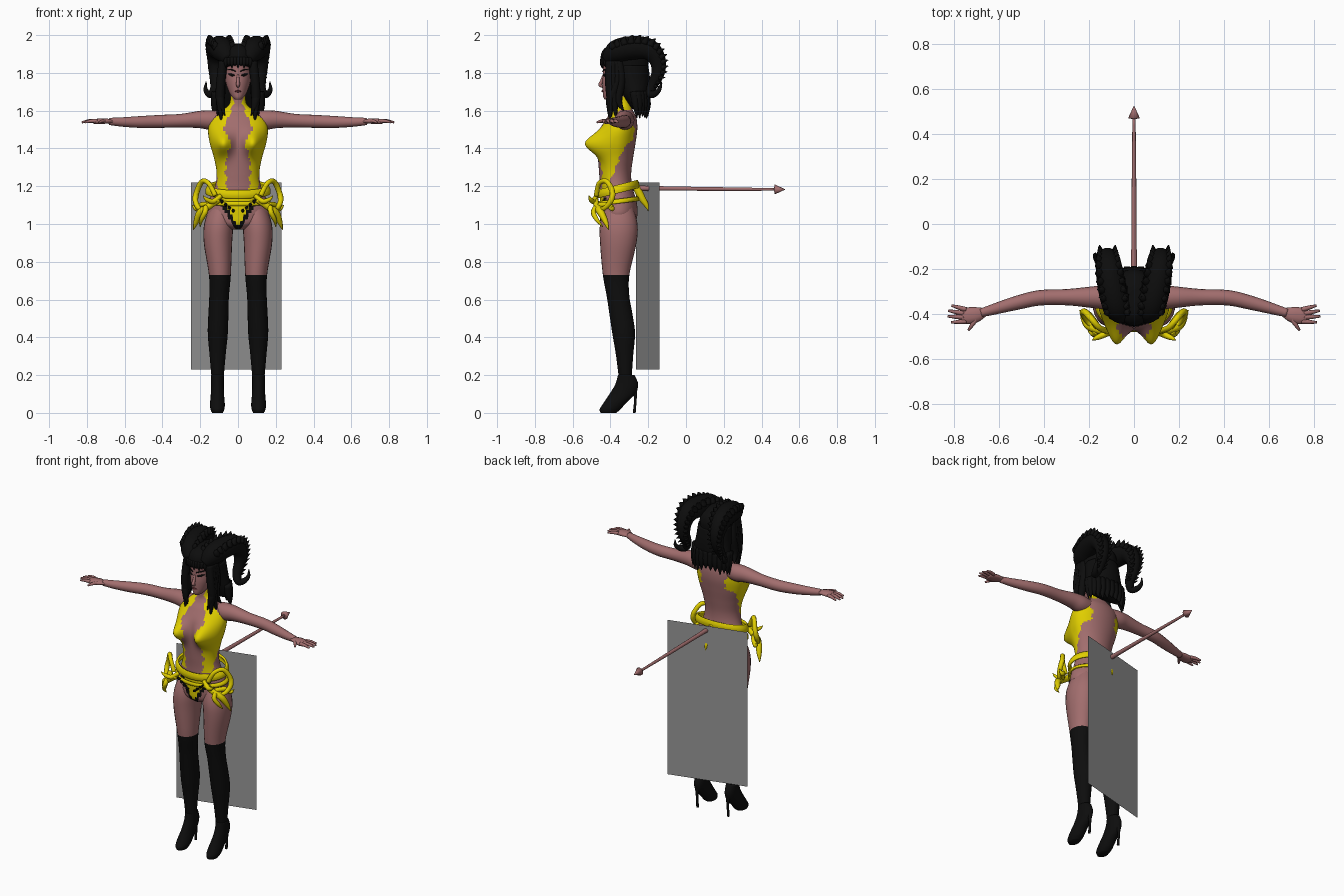
import bpy, bmesh, math, random
from mathutils import Vector

random.seed(4)
TAU = math.tau


def mat(name, r, g, b):
    m = bpy.data.materials.new(name)
    m.diffuse_color = (r, g, b, 1)
    return m


SKIN = mat("skin", 0.36, 0.155, 0.155)
GOLD = mat("yellow", 0.75, 0.62, 0.0)
BLACK = mat("black", 0.004, 0.004, 0.004)
GREY = mat("grey", 0.30, 0.30, 0.30)
LIPS = mat("dark_red", 0.12, 0.025, 0.03)


def smooth(pts, k):
    """Catmull-Rom resampling of equal-length tuples."""
    out = []
    for i in range(len(pts) - 1):
        p0, p1, p2, p3 = pts[max(i - 1, 0)], pts[i], pts[i + 1], pts[min(i + 2, len(pts) - 1)]
        for j in range(k):
            t = j / k
            out.append(tuple(0.5 * (2 * b + (c - a) * t + (2 * a - 5 * b + 4 * c - d) * t * t
                             + (3 * b - a - 3 * c + d) * t ** 3)
                             for a, b, c, d in zip(p0, p1, p2, p3)))
    return out + [tuple(pts[-1])]


def lerp(table, z):
    """Piecewise linear lookup in ascending (z, value) pairs."""
    if z <= table[0][0]:
        return table[0][1]
    for (a, u), (b, v) in zip(table, table[1:]):
        if z <= b:
            return u + (v - u) * (z - a) / (b - a)
    return table[-1][1]


def finish(name, bm, mats, rule=None, flat=False):
    bmesh.ops.recalc_face_normals(bm, faces=bm.faces)
    for f in bm.faces:
        f.smooth = not flat
        if rule:
            f.material_index = rule(f.calc_center_median())
    me = bpy.data.meshes.new(name)
    bm.to_mesh(me)
    bm.free()
    for m in mats:
        me.materials.append(m)
    ob = bpy.data.objects.new(name, me)
    bpy.context.collection.objects.link(ob)
    return ob


def skin_rings(bm, rings, caps=True):
    rings = [[bm.verts.new(p) for p in r] for r in rings]
    n = len(rings[0])
    for a, b in zip(rings, rings[1:]):
        for i in range(n):
            bm.faces.new((a[i], a[(i + 1) % n], b[(i + 1) % n], b[i]))
    if caps:
        bm.faces.new(rings[0][::-1])
        bm.faces.new(rings[-1])


def loft(name, rows, mats, n=24, k=5, rule=None, shape=None, caps=True):
    """Rows are z, x centre, half width, front y, back y."""
    rings = []
    for z, xc, w, yf, yb in smooth(rows, k):
        ring = []
        for i in range(n):
            a = TAU * i / n
            p = Vector((xc + max(w, 0.002) * math.cos(a), (yf + yb) / 2 + (yb - yf) / 2 * math.sin(a), z))
            ring.append(shape(p) if shape else p)
        rings.append(ring)
    bm = bmesh.new()
    skin_rings(bm, rings, caps)
    return finish(name, bm, mats, rule)


def tube(name, pts, m, n=10, k=5, flat=1.0):
    """Points are x, y, z, radius; flat squashes the section vertically."""
    pts = smooth(pts, k)
    rings = []
    for i, p in enumerate(pts):
        d = (Vector(pts[min(i + 1, len(pts) - 1)][:3]) - Vector(pts[max(i - 1, 0)][:3])).normalized()
        side = d.cross(Vector((0, 0, 1)) if abs(d.z) < 0.95 else Vector((0, 1, 0))).normalized()
        if rings and side.dot(last) < 0:
            side = -side
        last = side
        up = side.cross(d) * flat
        r = max(p[3], 0.001)
        rings.append([Vector(p[:3]) + r * (side * math.cos(TAU * j / n) + up * math.sin(TAU * j / n))
                      for j in range(n)])
    bm = bmesh.new()
    skin_rings(bm, rings)
    return finish(name, bm, [m])


def both(fn, name, pts, *args, **kw):
    for s, label in ((-1, "left_"), (1, "right_")):
        fn(label + name, [(s * p[0],) + tuple(p[1:]) for p in pts], *args, **kw)


# Torso with painted bodice and briefs
GAP = [(1.18, .06), (1.3, .066), (1.38, .055), (1.44, .035), (1.46, .06), (1.5, .075),
       (1.54, .07), (1.57, .045), (1.6, .035), (1.64, .025)]
OUTER = [(1.52, .2), (1.535, .15), (1.58, .10), (1.62, .07)]
REAR = [(1.2, -.41), (1.3, -.37), (1.4, -.33), (1.46, -.275), (1.53, -.275), (1.57, -.34),
        (1.6, -.34), (1.62, -.2)]


def torso_paint(c):
    x, z = abs(c.x), c.z
    if z < 1.14:
        if c.y < -.36 and x < (z - .985) * .55:
            return 1
        return 2 if x < (z - .95) * .6 and c.y < -.33 else 0
    wave = .006 * math.sin(z * 110)
    if 1.18 < z < 1.67 and lerp(GAP, z) + wave < x < lerp(OUTER, z) and c.y < lerp(REAR, z) + wave:
        return 1
    return 1 if 1.615 < z < 1.655 and c.y > -.34 else 0


def bust(p):
    if p.y < -.37:
        g = math.exp(-((abs(p.x) - .082) / .05) ** 2 - ((p.z - 1.425) / .06) ** 2)
        p.y -= .085 * g
    return p


loft("torso", [(.97, 0, .04, -.42, -.32), (1.0, 0, .12, -.45, -.275), (1.05, 0, .165, -.455, -.257),
               (1.12, 0, .155, -.455, -.262), (1.2, 0, .122, -.455, -.285), (1.27, 0, .113, -.46, -.29),
               (1.35, 0, .127, -.465, -.28), (1.43, 0, .15, -.465, -.267), (1.5, 0, .158, -.455, -.258),
               (1.56, 0, .14, -.42, -.262), (1.6, 0, .09, -.39, -.28), (1.635, 0, .046, -.38, -.295),
               (1.71, 0, .038, -.385, -.30)],
     [SKIN, GOLD, BLACK], n=72, k=8, rule=torso_paint, shape=bust)

# Legs with stockings, shoes and heels
for s, label in ((-1, "left_"), (1, "right_")):
    loft(label + "leg", [(z, s * x, w, f, b) for z, x, w, f, b in (
        (1.09, .09, .06, -.43, -.28), (1.0, .102, .077, -.455, -.257), (.9, .106, .075, -.455, -.262),
        (.73, .096, .058, -.44, -.30), (.62, .1, .052, -.42, -.30), (.52, .104, .053, -.405, -.283),
        (.42, .107, .053, -.39, -.27), (.3, .108, .042, -.37, -.28), (.17, .108, .031, -.355, -.288),
        (.13, .108, .03, -.36, -.285))],
        [SKIN, BLACK], k=6, rule=lambda c: 1 if c.z < .73 else 0)
    loft(label + "shoe", [(z, s * .109, w, f, b) for z, w, f, b in (
        (0, .028, -.452, -.37), (.02, .037, -.457, -.345), (.05, .039, -.438, -.32),
        (.1, .035, -.405, -.27), (.15, .034, -.375, -.253), (.2, .034, -.36, -.272))], [BLACK], n=20)
    tube(label + "heel", [(s * .109, -.274, 0, .008), (s * .109, -.268, .08, .008),
                          (s * .109, -.275, .15, .02)], BLACK)
    # Arms and hands
    tube(label + "arm", [(s * x, y, z, r) for x, y, z, r in (
        (.08, -.325, 1.55, .045), (.14, -.325, 1.55, .052), (.2, -.325, 1.553, .046), (.3, -.325, 1.547, .036),
        (.42, -.328, 1.543, .034), (.52, -.35, 1.54, .031), (.61, -.375, 1.54, .025), (.68, -.395, 1.543, .019))],
        SKIN, n=16)
    tube(label + "palm", [(s * .66, -.39, 1.543, .018), (s * .70, -.402, 1.545, .034),
                          (s * .74, -.408, 1.543, .037), (s * .765, -.41, 1.541, .03)], SKIN, flat=.42)
    for i, (bx, by, tx, ty) in enumerate(((.745, -.38, .81, -.362), (.755, -.397, .825, -.385),
                                          (.755, -.414, .827, -.41), (.745, -.432, .812, -.437),
                                          (.70, -.42, .735, -.472))):
        tube(label + "finger_%d" % i, [(s * bx, by, 1.545, .011), (s * (bx + tx) / 2, (by + ty) / 2, 1.545, .0095),
                                       (s * tx, ty, 1.538, .005)], SKIN, n=8, k=3)

# Head and face
loft("head", [(1.658, 0, .015, -.43, -.39), (1.672, 0, .031, -.438, -.35), (1.70, 0, .048, -.441, -.31),
              (1.75, 0, .065, -.443, -.27), (1.80, 0, .072, -.44, -.24), (1.86, 0, .07, -.44, -.23),
              (1.92, 0, .05, -.415, -.26), (1.94, 0, .015, -.37, -.31)], [SKIN], n=32)
tube("nose", [(0, -.436, 1.79, .006), (0, -.447, 1.755, .009), (0, -.455, 1.737, .010), (0, -.44, 1.727, .007)], SKIN)
tube("mouth", [(-.018, -.434, 1.702, .002), (0, -.442, 1.703, .006), (.018, -.434, 1.702, .002)], LIPS, n=8)
both(tube, "eye", [(.016, -.437, 1.787, .002), (.033, -.43, 1.789, .007), (.052, -.411, 1.795, .002)], BLACK, n=8)
both(tube, "eyebrow", [(.012, -.441, 1.808, .003), (.035, -.431, 1.817, .004), (.056, -.408, 1.82, .002)], BLACK, n=6)

# Hair cap, back hair, locks and fringe
loft("hair_cap", [(1.815, 0, .09, -.38, -.2), (1.84, 0, .095, -.44, -.2), (1.88, 0, .095, -.452, -.2),
                  (1.92, 0, .08, -.44, -.22), (1.95, 0, .04, -.40, -.27), (1.955, 0, .005, -.35, -.33)], [BLACK], n=32)
loft("back_hair", [(1.61, 0, .128, -.285, -.22), (1.68, 0, .122, -.335, -.195), (1.76, 0, .108, -.375, -.19),
                   (1.84, 0, .1, -.39, -.2)], [BLACK], n=32)
for i in range(13):
    a = math.pi * i / 12
    x, y = .115 * math.cos(a), -.275 + .06 * math.sin(a)
    tube("hair_tuft_%d" % i, [(x, y, 1.7, .026), (x * 1.05, y + .01, 1.63, .022),
                              (x * 1.1, y + .015, random.uniform(1.555, 1.59), .002)], BLACK, n=6, k=3)
for j, (x, y, z) in enumerate(((.088, -.405, 1.535), (.108, -.37, 1.56), (.07, -.41, 1.575), (.112, -.33, 1.6))):
    both(tube, "front_lock_%d" % j, [(.078, -.40 + j * .015, 1.86, .025), (.09, -.405 + j * .02, 1.76, .024),
                                     (.094, (y - .39) / 2, 1.66, .023), (x, y, z, .003)], BLACK, n=8)
for i in range(9):
    x = (i - 4) * .016
    tube("fringe_%d" % i, [(x, -.44 + x * x * 4, 1.88, .014), (x, -.448 + x * x * 5, 1.85, .010),
                           (x, -.444 + x * x * 5, 1.825 + .012 * (i % 2), .001)], BLACK, n=6, k=3)

# Curled hair horns with ragged crests
HORN = [(.05, -.415, 1.87, .035), (.075, -.37, 1.912, .06), (.095, -.29, 1.932, .064), (.112, -.2, 1.925, .058),
        (.118, -.152, 1.87, .045), (.118, -.148, 1.8, .036), (.118, -.178, 1.735, .028), (.135, -.19, 1.69, .022),
        (.158, -.165, 1.69, .017), (.172, -.14, 1.715, .011), (.168, -.13, 1.755, .002)]
both(tube, "horn", HORN, BLACK, n=14, k=5)
for i, (x, y, z, r) in enumerate(smooth(HORN[1:7], 3)):
    t = i / 15
    dy, dz = math.sin(t * 2.4 - .5), math.cos(t * 2.4 - .5)
    for j in (-.5, .5):
        ox = j * r * 1.4
        both(tube, "horn_tuft_%d" % i, [(x + ox, y + dy * r * .4, z + dz * r * .4, r * .4),
                                        (x + ox * 1.1, y + dy * r * .85, z + dz * r * .8, r * .25),
                                        (x + ox * 1.25, y + dy * r * 1.1 + .012, z + dz * r * 1.08, .001)],
             BLACK, n=5, k=2)


# Hip belts
def tilted(slope):
    def f(p):
        p.z += (p.y + .47) * slope
        return p
    return f


for name, z, h, slope in (("upper_belt", 1.135, .045, .25), ("lower_belt", 1.095, .025, .12)):
    ob = loft(name, [(z, 0, .172, -.475, -.25), (z + h / 2, 0, .172, -.48, -.248), (z + h, 0, .16, -.475, -.255)],
              [GOLD], n=40, k=3, shape=tilted(slope), caps=False)
    ob.modifiers.new("thickness", "SOLIDIFY").thickness = .012

# Claw ornaments on the hips
for i, pts in enumerate((
        [(.12, -.475, 1.15, .014), (.155, -.46, 1.215, .013), (.19, -.42, 1.225, .014), (.218, -.39, 1.17, .015),
         (.225, -.40, 1.12, .015), (.2, -.44, 1.08, .012), (.15, -.475, 1.1, .01)],
        [(.1, -.48, 1.13, .016), (.16, -.47, 1.09, .018), (.2, -.45, 1.06, .02), (.222, -.425, 1.01, .014),
         (.236, -.41, .97, .002)],
        [(.16, -.46, 1.1, .015), (.195, -.41, 1.1, .015), (.22, -.39, 1.08, .013), (.242, -.385, 1.1, .002)],
        [(.17, -.475, 1.09, .015), (.175, -.49, 1.06, .014), (.195, -.47, 1.02, .011), (.2, -.44, .985, .002)],
        [(.09, -.475, 1.15, .012), (.13, -.49, 1.12, .014), (.165, -.505, 1.13, .011), (.185, -.515, 1.15, .002)])):
    both(tube, "hip_claw_%d" % i, pts, GOLD, n=8)
for i in range(5):
    both(tube, "belt_bead_%d" % i, [(.025 + i * .02, -.463, 1.065 + i * .016, .004),
                                    (.025 + i * .02, -.48, 1.07 + i * .016, .009),
                                    (.03 + i * .02, -.487, 1.08 + i * .016, .002)], BLACK, n=6, k=2)
tube("rear_spike", [(0, -.265, 1.2, .022), (0, -.235, 1.14, .02), (0, -.21, 1.1, .013), (0, -.195, 1.065, .001)], GOLD)

# Tail with a pointed tip
tube("tail", [(0, -.30, 1.19, .016), (0, -.1, 1.188, .012), (0, .2, 1.185, .010), (0, .475, 1.183, .007)], SKIN)
tube("tail_tip", [(0, .466, 1.183, .006), (0, .47, 1.183, .026), (0, .525, 1.183, .001)], SKIN, n=8, k=1)

# Hanging cloth panel
bm = bmesh.new()
bm.faces.new([bm.verts.new(p) for p in ((-.25, -.265, .23), (.23, -.14, .23), (.23, -.14, 1.22), (-.25, -.265, 1.22))])
finish("cloth_panel", bm, [GREY], flat=True)
